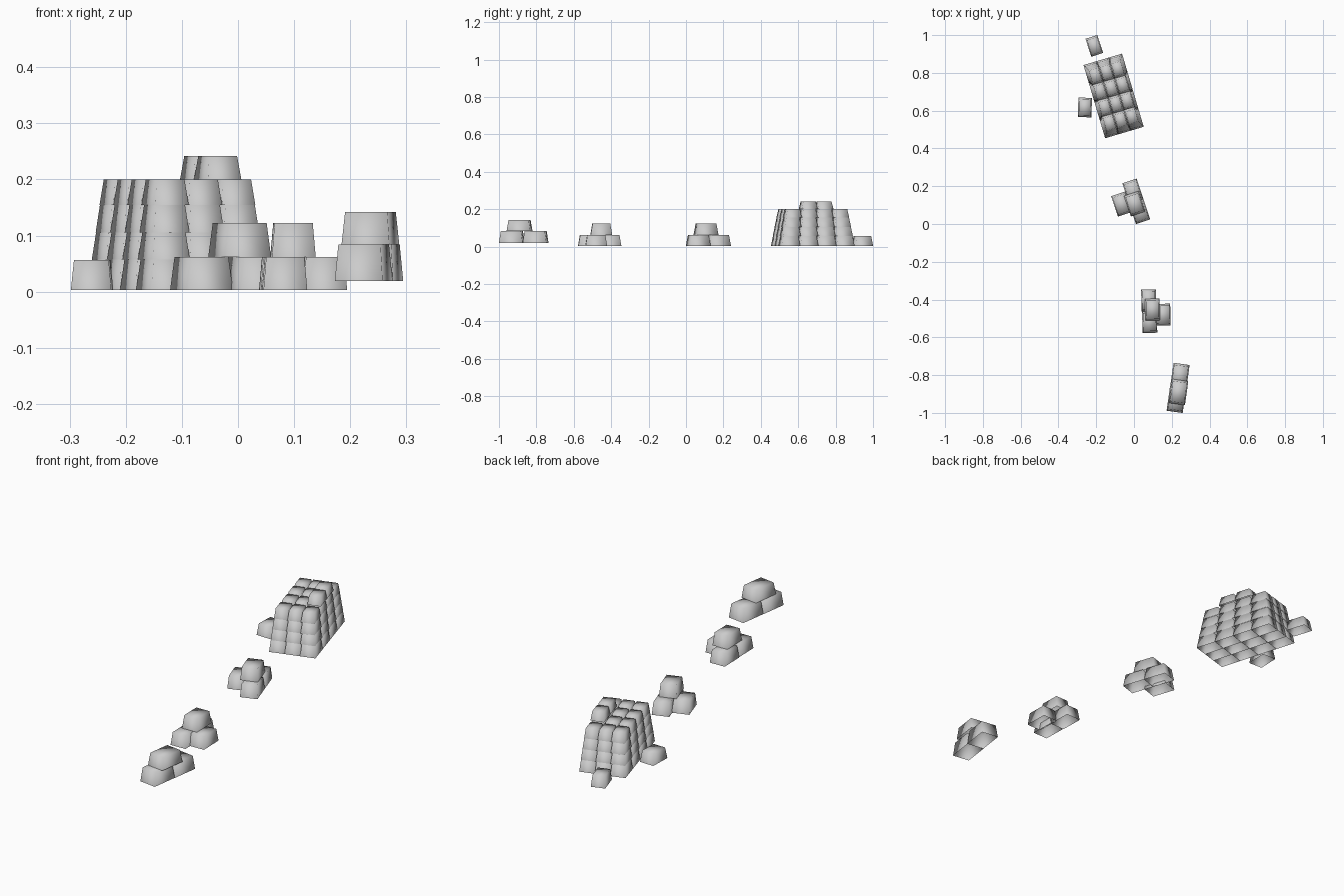
import bpy, bmesh, math
from mathutils import Matrix

if "Cube" in bpy.data.objects:
    bpy.data.objects.remove(bpy.data.objects["Cube"])

grey = bpy.data.materials.new("plain_grey")
grey.diffuse_color = (0.6, 0.6, 0.6, 1)
grey.use_nodes = True
grey.node_tree.nodes["Principled BSDF"].inputs["Base Color"].default_value = grey.diffuse_color


def sack(name, x, y, z, w, l, h, rot):
    """Tapered, open-bottomed sack with softly shaded faces."""
    bm = bmesh.new()
    bmesh.ops.create_cube(bm, size=1)
    for v in bm.verts:
        top = v.co.z > 0
        v.co.x *= w - (0.010 if top else 0)
        v.co.y *= l - (0.020 if top else 0)
        v.co.z = h if top else 0
    bm.normal_update()
    bmesh.ops.delete(bm, geom=[f for f in bm.faces if f.normal.z < -0.9], context='FACES')
    for f in bm.faces:
        f.smooth = True
    me = bpy.data.meshes.new(name)
    bm.to_mesh(me)
    bm.free()
    me.materials.append(grey)
    ob = bpy.data.objects.new(name, me)
    ob.matrix_world = Matrix.Translation((x, y, z)) @ Matrix.Rotation(math.radians(rot), 4, 'Z')
    bpy.context.collection.objects.link(ob)


# Large stack: four layers of 3 x 4, each slightly smaller, plus two on top
ROT = 16.5
c, s = math.cos(math.radians(ROT)), math.sin(math.radians(ROT))
levels = [0.003, 0.057, 0.105, 0.154, 0.200, 0.242]


def stacked(layer, col, row):
    k = 1 - 0.043 * min(layer, 3)
    w, l = 0.071 * k, 0.101 * k
    u, v = (col - 1) * w, (row - 1.5) * l
    sack(f"stack_sack_{layer}_{col}_{row}", -0.108 + u * c - v * s, 0.678 + u * s + v * c,
         levels[layer], w, l, levels[layer + 1] - levels[layer], ROT)


for layer in range(4):
    for col in range(3):
        for row in range(4):
            stacked(layer, col, row)
for row in (1, 2):
    stacked(4, 2, row)

# Loose sacks beside the large stack
sack("loose_sack_back", -0.21, 0.943, 0.003, 0.066, 0.100, 0.053, 18)
sack("loose_sack_side", -0.26, 0.617, 0.003, 0.072, 0.103, 0.053, -2)

# Small piles: (name, rotation, base z, layer heights, width, length, base centres, top centre)
piles = [
    ("middle_pile", 18.5, 0.003, (0.059, 0.060), 0.080, 0.114,
     [(0.030, 0.066), (-0.006, 0.174), (-0.065, 0.106)], (0.003, 0.107)),
    ("near_pile", 1.5, 0.003, (0.059, 0.060), 0.078, 0.115,
     [(0.078, -0.404), (0.083, -0.519), (0.154, -0.480)], (0.098, -0.453)),
    ("front_pile", -8, 0.019, (0.065, 0.058), 0.086, 0.128,
     [(0.224, -0.931), (0.243, -0.804)], (0.236, -0.890)),
]
for name, rot, z, (h1, h2), w, l, base, top in piles:
    for i, (x, y) in enumerate(base):
        sack(f"{name}_base_sack_{i}", x, y, z, w, l, h1, rot)
    sack(f"{name}_top_sack", *top, z + h1, w, l, h2, rot)
